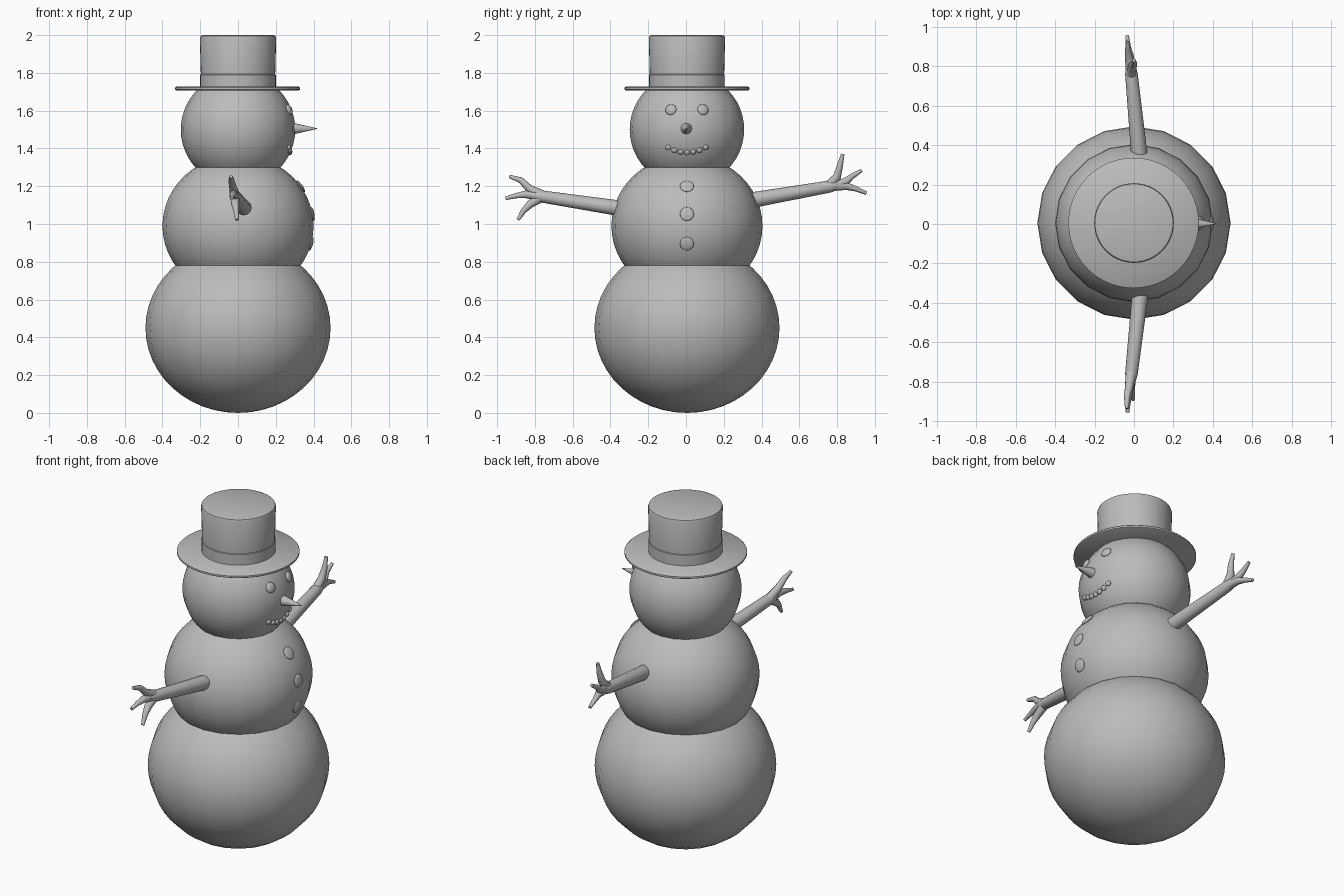
import bpy, bmesh, math
from mathutils import Vector

cube = bpy.data.objects.get("Cube")
if cube:
    bpy.data.objects.remove(cube)

grey = bpy.data.materials.new("plain grey")
grey.use_nodes = True
COLOUR = (0.5, 0.5, 0.5, 1)
grey.diffuse_color = COLOUR
grey.node_tree.nodes["Principled BSDF"].inputs["Base Color"].default_value = COLOUR


def finish(obj, name, angle=40):
    obj.name = name
    obj.data.materials.append(grey)
    bpy.ops.object.select_all(action="DESELECT")
    obj.select_set(True)
    bpy.context.view_layer.objects.active = obj
    bpy.ops.object.shade_smooth_by_angle(angle=math.radians(angle))
    return obj


def ball(name, loc, scale, segments=20, rings=24, tilt=0, turn=0):
    bpy.ops.mesh.primitive_uv_sphere_add(segments=segments, ring_count=rings, radius=1,
                                         location=loc, rotation=(0, tilt, turn))
    obj = bpy.context.object
    obj.scale = scale
    return finish(obj, name)


def lathe(name, profile, loc, steps=48):
    """Spin a radius/height profile around the vertical axis."""
    bm = bmesh.new()
    verts = [bm.verts.new((r, 0, z)) for r, z in profile]
    edges = [bm.edges.new(pair) for pair in zip(verts, verts[1:])]
    bmesh.ops.spin(bm, geom=verts + edges, axis=(0, 0, 1), cent=(0, 0, 0),
                   steps=steps, angle=math.tau)
    bmesh.ops.remove_doubles(bm, verts=bm.verts, dist=0.0005)
    bmesh.ops.recalc_face_normals(bm, faces=bm.faces)
    mesh = bpy.data.meshes.new(name)
    bm.to_mesh(mesh)
    bm.free()
    obj = bpy.data.objects.new(name, mesh)
    obj.location = loc
    bpy.context.collection.objects.link(obj)
    return finish(obj, name)


def tube(name, points, sides=12):
    """Tapered round limb through (x, y, z, radius) points, closed at both ends."""
    bm = bmesh.new()
    centres = [Vector(p[:3]) for p in points]
    rings = []
    for i, c in enumerate(centres):
        along = centres[min(i + 1, len(centres) - 1)] - centres[max(i - 1, 0)]
        u = along.cross(Vector((1, 0, 0))).normalized()
        v = along.cross(u).normalized()
        angles = [math.tau * k / sides for k in range(sides)]
        rings.append([bm.verts.new(c + points[i][3] * (u * math.cos(a) + v * math.sin(a)))
                      for a in angles])
    for a, b in zip(rings, rings[1:]):
        for k in range(sides):
            n = (k + 1) % sides
            bm.faces.new((a[k], a[n], b[n], b[k]))
    bm.faces.new(rings[0])
    bm.faces.new(rings[-1])
    bmesh.ops.recalc_face_normals(bm, faces=bm.faces)
    mesh = bpy.data.meshes.new(name)
    bm.to_mesh(mesh)
    bm.free()
    obj = bpy.data.objects.new(name, mesh)
    bpy.context.collection.objects.link(obj)
    return finish(obj, name, 50)


# Stacked snowballs: name, centre height, radius, half height
Y = 0.005
snowballs = {"base": (0.45, 0.49, 0.45), "torso": (0.99, 0.4, 0.376), "head": (1.5, 0.303, 0.3)}
for name, (z, r, h) in snowballs.items():
    ball(name, (0, Y, z), (r, r, h))


def on_front(part, y, z):
    """Point on the +x side of a snowball, with its tilt and turn."""
    cz, r, h = snowballs[part]
    x = r * math.sqrt(max(0, 1 - (y / r) ** 2 - ((z - cz) / h) ** 2))
    n = Vector((x / r ** 2, y / r ** 2, (z - cz) / h ** 2)).normalized()
    return (x, y + Y, z), math.acos(n.z), math.atan2(n.y, n.x)


def coal(name, part, y, z, r, depth):
    loc, tilt, turn = on_front(part, y, z)
    ball(name, loc, (r, r, depth), 16, 10, tilt, turn)


# Eyes, mouth and buttons
for side, y in (("right", -0.085), ("left", 0.085)):
    coal(side + "_eye", "head", y, 1.605, 0.03, 0.014)
for i in range(7):
    t = (i - 3) / 3
    coal(f"mouth_coal_{i + 1}", "head", 0.1 * t, 1.378 + 0.027 * t * t, 0.015, 0.01)
for i, z in enumerate((1.2, 1.053, 0.895)):
    coal(f"button_{i + 1}", "torso", 0, z, 0.037, 0.01)

# Nose
bpy.ops.mesh.primitive_cone_add(vertices=16, radius1=0.035, radius2=0.002, depth=0.145,
                                location=(0.345, Y - 0.003, 1.505), rotation=(0, math.pi / 2, 0))
finish(bpy.context.object, "nose")

# Hat
lathe("hat_brim", [(0, 1.708), (0.325, 1.708), (0.331, 1.712), (0.331, 1.722),
                   (0.325, 1.727), (0, 1.727)], (-0.002, Y, 0))
lathe("hat_crown", [(0, 1.72), (0.2, 1.72), (0.2, 1.79), (0.197, 1.793), (0.202, 1.985),
                    (0.198, 1.996), (0.187, 2), (0, 2)], (0, Y, 0))

# Arms with three bent fingers each
limbs = {
    "left_arm": [(0.03, 0.3, 1.117, 0.042), (0.025, 0.37, 1.13, 0.041),
                 (-0.013, 0.76, 1.198, 0.032), (-0.02, 0.82, 1.21, 0.022)],
    "left_upper_finger": [(-0.015, 0.75, 1.2, 0.025), (-0.008, 0.8, 1.25, 0.022),
                          (0, 0.815, 1.31, 0.016), (0, 0.83, 1.37, 0.009)],
    "left_middle_finger": [(-0.015, 0.77, 1.2, 0.026), (-0.025, 0.845, 1.223, 0.021),
                           (-0.032, 0.88, 1.253, 0.015), (-0.03, 0.93, 1.284, 0.009)],
    "left_lower_finger": [(-0.015, 0.77, 1.2, 0.026), (-0.02, 0.85, 1.2, 0.02),
                          (-0.03, 0.9, 1.186, 0.014), (-0.035, 0.955, 1.163, 0.009)],
    "right_arm": [(0.035, -0.3, 1.075, 0.042), (0.03, -0.37, 1.086, 0.041),
                  (-0.013, -0.76, 1.145, 0.032), (-0.02, -0.82, 1.154, 0.022)],
    "right_upper_finger": [(-0.015, -0.75, 1.147, 0.027), (-0.025, -0.83, 1.188, 0.021),
                           (-0.035, -0.875, 1.232, 0.016), (-0.037, -0.935, 1.252, 0.009)],
    "right_middle_finger": [(-0.015, -0.77, 1.148, 0.026), (-0.025, -0.85, 1.157, 0.02),
                            (-0.03, -0.9, 1.15, 0.014), (-0.033, -0.955, 1.136, 0.009)],
    "right_lower_finger": [(-0.015, -0.76, 1.145, 0.026), (-0.015, -0.825, 1.105, 0.021),
                           (-0.01, -0.86, 1.07, 0.015), (-0.005, -0.89, 1.022, 0.009)],
}
for name, points in limbs.items():
    tube(name, points)
